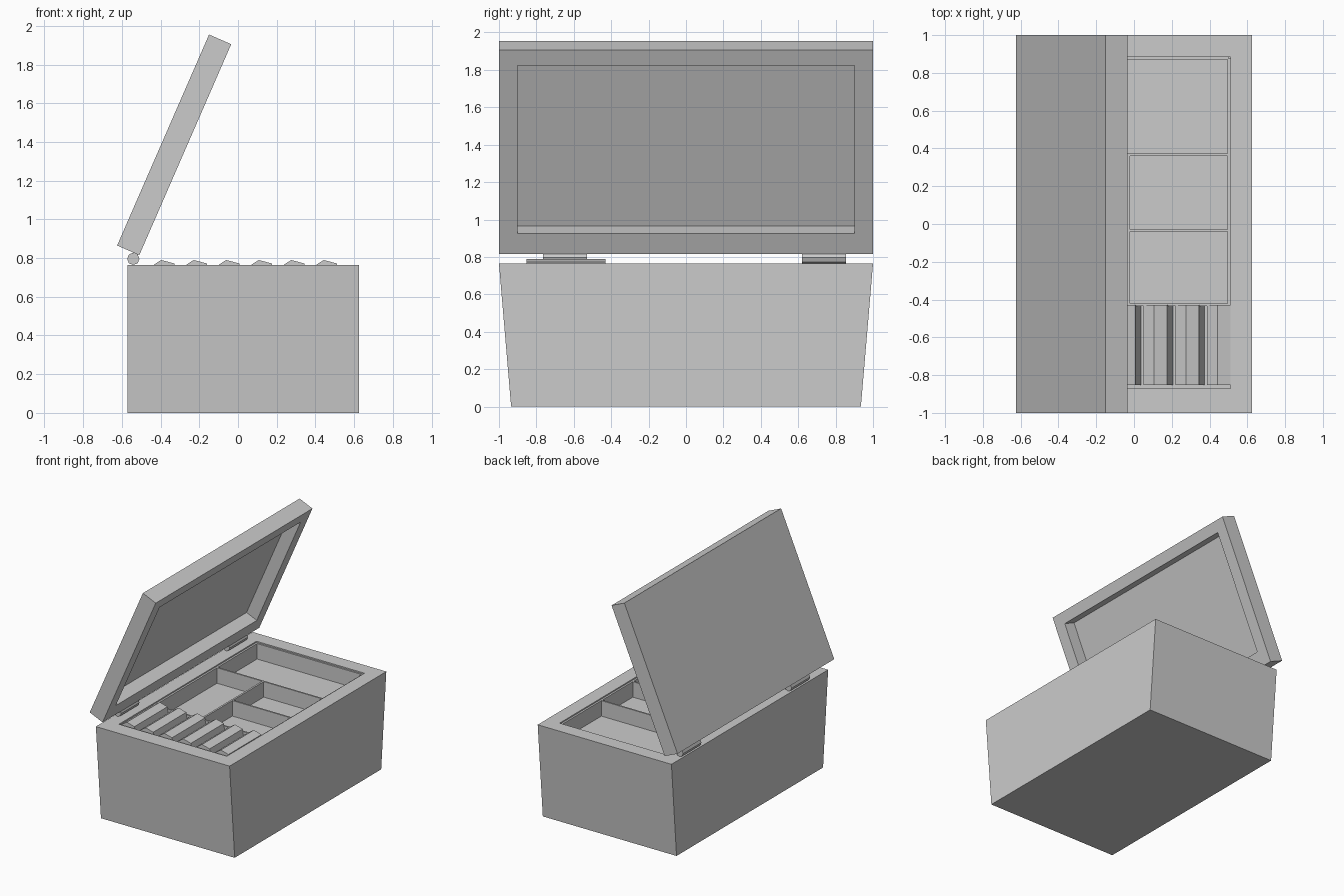
import bpy, bmesh
from math import pi
from mathutils import Matrix, Vector

if "Cube" in bpy.data.objects:
    bpy.data.objects.remove(bpy.data.objects["Cube"])


def make(name, verts, faces):
    me = bpy.data.meshes.new(name)
    bm = bmesh.new()
    vs = [bm.verts.new(v) for v in verts]
    for f in faces:
        bm.faces.new([vs[i] for i in f])
    bmesh.ops.recalc_face_normals(bm, faces=bm.faces)
    bm.to_mesh(me)
    bm.free()
    ob = bpy.data.objects.new(name, me)
    bpy.context.collection.objects.link(ob)
    return ob


def ring(x0, x1, y0, y1, z):
    return [(x0, y0, z), (x1, y0, z), (x1, y1, z), (x0, y1, z)]


def pocket_box(name, bottom, top, inner_top, inner_floor):
    # Solid block with one open pocket in its top: four rings joined by quads
    verts = bottom + top + inner_top + inner_floor
    faces = [(0, 1, 2, 3), (12, 13, 14, 15)]
    for r in (0, 4, 8):
        for i in range(4):
            j = (i + 1) % 4
            faces.append((r + i, r + j, r + 4 + j, r + 4 + i))
    return make(name, verts, faces)


def prism(name, profile, y0, y1):
    # Extrude an (x, z) profile along y
    n = len(profile)
    verts = [(x, y, z) for y in (y0, y1) for x, z in profile]
    faces = [tuple(range(n)), tuple(range(n, 2 * n))]
    faces += [(i, (i + 1) % n, n + (i + 1) % n, n + i) for i in range(n)]
    return make(name, verts, faces)


def box(name, x0, x1, y0, y1, z0, z1):
    return prism(name, [(x0, z0), (x1, z0), (x1, z1), (x0, z1)], y0, y1)


# Case body, ends tapering towards the base
TOP, FLOOR = 0.765, 0.63
pocket_box("case_body",
           ring(-0.57, 0.625, -0.935, 0.935, 0),
           ring(-0.57, 0.625, -1, 1, TOP),
           ring(-0.455, 0.51, -0.87, 0.885, TOP),
           ring(-0.455, 0.51, -0.87, 0.885, FLOOR))

# Open lid, built flat with its recess up, then tilted onto the hinge
u = Vector((0.475, 0, 1.09)).normalized()
n = Vector((u.z, 0, -u.x))
lid = pocket_box("lid",
                 ring(0, 1.189, -1, 1, -0.125),
                 ring(0, 1.189, -1, 1, 0),
                 ring(0.12, 1.10, -0.9, 0.9, 0),
                 ring(0.12, 1.10, -0.9, 0.9, -0.1))
tilt = Matrix((u, (0, -1, 0), n)).transposed().to_4x4()
lid.data.transform(Matrix.Translation((-0.51, 0, 0.815)) @ tilt)

# Hinge barrels
for name, yc in (("hinge_front", -0.648), ("hinge_back", 0.738)):
    bpy.ops.mesh.primitive_cylinder_add(vertices=8, radius=0.032, depth=0.235,
                                        location=(-0.541, yc, 0.796),
                                        rotation=(pi / 2, 0, 0))
    bpy.context.object.name = name

# Thin tray walls and dividers
T = 0.755
for name, x0, x1, y0, y1 in (
        ("tray_wall_back", -0.455, 0.50, 0.872, 0.885),
        ("tray_wall_left", -0.455, -0.44, -0.43, 0.885),
        ("tray_wall_right", 0.495, 0.51, -0.43, 0.875),
        ("divider_back", -0.455, 0.50, 0.36, 0.373),
        ("divider_front", -0.455, 0.51, -0.435, -0.422),
        ("divider_long", -0.037, -0.022, -0.43, 0.37),
        ("divider_short", -0.03, 0.50, -0.041, -0.028)):
    box(name, x0, x1, y0, y1, FLOOR - 0.005, T)

# Row of slanted ring rolls
for i in range(6):
    p = -0.397 + 0.168 * i
    end = min(p + 0.1, 0.51)
    prism(f"ring_roll_{i + 1}",
          [(p - 0.056, FLOOR - 0.005), (p - 0.056, 0.754), (p, 0.79),
           (p + 0.068, 0.772), (end, FLOOR - 0.005)], -0.852, -0.43)
